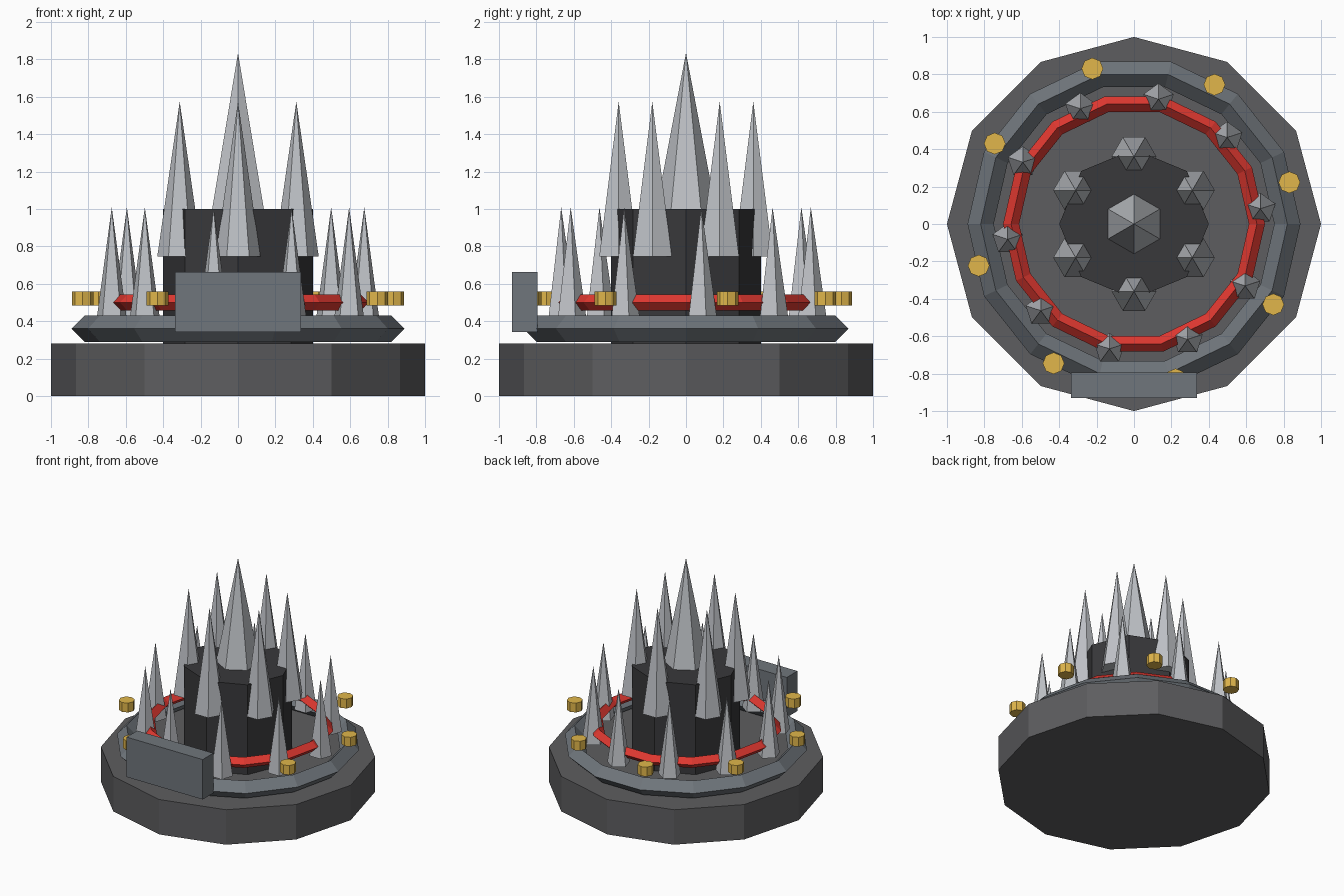
import bpy, bmesh
from math import sin, cos, pi, radians
from mathutils import Matrix

if "Cube" in bpy.data.objects:
    bpy.data.objects.remove(bpy.data.objects["Cube"])


def material(name, rgb):
    m = bpy.data.materials.new(name)
    m.diffuse_color = (*rgb, 1)
    m.use_nodes = True
    m.node_tree.nodes["Principled BSDF"].inputs["Base Color"].default_value = m.diffuse_color
    return m


base_grey = material("base_grey", (0.11, 0.11, 0.115))
core_grey = material("core_grey", (0.04, 0.04, 0.043))
steel = material("steel", (0.16, 0.18, 0.20))
pale_metal = material("pale_metal", (0.52, 0.54, 0.57))
red = material("red", (0.75, 0.04, 0.03))
gold = material("gold", (0.75, 0.47, 0.07))


def finish(bm, name, mat):
    bmesh.ops.recalc_face_normals(bm, faces=bm.faces)
    mesh = bpy.data.meshes.new(name)
    bm.to_mesh(mesh)
    bm.free()
    mesh.materials.append(mat)
    ob = bpy.data.objects.new(name, mesh)
    bpy.context.collection.objects.link(ob)
    return ob


def cone(name, mat, sides, r, z0, z1, x=0, y=0, top=0.0, turn=0):
    """Upright prism or spike between z0 and z1; first corner faces +y."""
    bm = bmesh.new()
    place = (Matrix.Translation((x, y, (z0 + z1) / 2))
             @ Matrix.Rotation(radians(turn), 4, 'Z'))
    bmesh.ops.create_cone(bm, cap_ends=True, segments=sides, radius1=r,
                          radius2=top, depth=z1 - z0, matrix=place)
    bmesh.ops.remove_doubles(bm, verts=bm.verts, dist=1e-5)
    return finish(bm, name, mat)


def ring(name, mat, major, minor, z, sides=14):
    """Faceted ring with a diamond cross-section."""
    bm = bmesh.new()
    loops = []
    for i in range(sides):
        a = 2 * pi * i / sides
        loop = []
        for k in range(4):
            r = major + minor * cos(k * pi / 2)
            loop.append(bm.verts.new((r * cos(a), r * sin(a),
                                      z + minor * sin(k * pi / 2))))
        loops.append(loop)
    for i in range(sides):
        p, q = loops[i], loops[(i + 1) % sides]
        for k in range(4):
            n = (k + 1) % 4
            bm.faces.new((p[k], q[k], q[n], p[n]))
    return finish(bm, name, mat)


def around(count, radius, start):
    for i in range(count):
        a = radians(start) + 2 * pi * i / count
        yield i + 1, radius * cos(a), radius * sin(a)


# Base, core and rings
cone("base", base_grey, 12, 1.0, 0, 0.28, top=1.0)
cone("core", core_grey, 8, 0.4, 0.28, 1.0, top=0.4)
ring("base_ring", steel, 0.82, 0.07, 0.36)
ring("red_ring", red, 0.657, 0.043, 0.50)

# Spikes: one in the middle, six on the core, ten around the edge
cone("centre_spike", pale_metal, 6, 0.165, 0.97, 1.835)
for i, x, y in around(6, 0.36, 30):
    cone(f"tall_spike_{i}", pale_metal, 6, 0.12, 0.745, 1.575, x, y, turn=30)
for i, x, y in around(10, 0.68, 6.9):
    cone(f"short_spike_{i}", pale_metal, 5, 0.085, 0.41, 1.01, x, y)

# Studs around the edge
for i, x, y in around(8, 0.86, 15):
    cone(f"stud_{i}", gold, 8, 0.058, 0.485, 0.56, x, y, top=0.058)

# Front plate
bm = bmesh.new()
bmesh.ops.create_cube(bm, size=1, matrix=Matrix.Translation((0, -0.862, 0.503))
                      @ Matrix.Diagonal((0.675, 0.135, 0.32, 1)))
finish(bm, "front_plate", steel)
